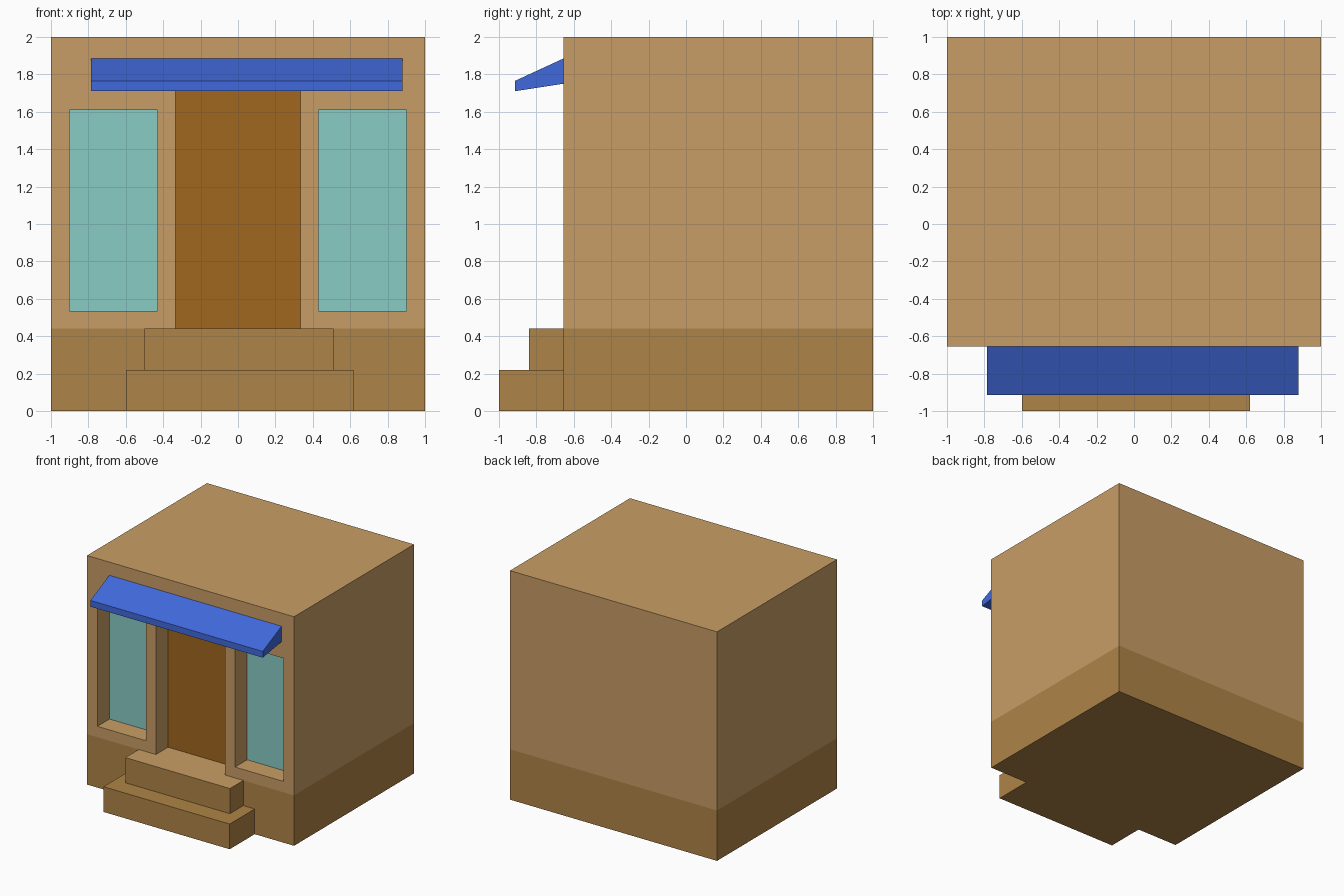
import bpy, bmesh
from mathutils import Vector

if "Cube" in bpy.data.objects:
    bpy.data.objects.remove(bpy.data.objects["Cube"])

FRONT, DEPTH, BASE_Z = -0.655, 0.167, 0.44


def material(name, hex_code):
    def linear(c):
        c /= 255
        return c / 12.92 if c <= 0.04045 else ((c + 0.055) / 1.055) ** 2.4
    m = bpy.data.materials.new(name)
    m.diffuse_color = [linear(int(hex_code[i:i + 2], 16)) for i in (0, 2, 4)] + [1]
    m.use_nodes = True
    m.node_tree.nodes["Principled BSDF"].inputs["Base Color"].default_value = m.diffuse_color
    return m


wall = material("wall", "C99E66")
base = material("base", "AF8447")
wood = material("door_wood", "A1671E")
glass = material("glass", "88CCC4")
cloth = material("awning_cloth", "4169DC")


def finish(bm, name, mats):
    me = bpy.data.meshes.new(name)
    bm.to_mesh(me)
    bm.free()
    for m in mats:
        me.materials.append(m)
    ob = bpy.data.objects.new(name, me)
    bpy.context.collection.objects.link(ob)
    return ob


def prism(bm, profile, x0, x1):
    """Extrude a (y, z) profile along x."""
    f = bm.faces.new([bm.verts.new((x0, y, z)) for y, z in profile])
    r = bmesh.ops.extrude_face_region(bm, geom=[f], use_keep_orig=True)
    verts = [v for v in r["geom"] if isinstance(v, bmesh.types.BMVert)]
    bmesh.ops.translate(bm, verts=verts, vec=(x1 - x0, 0, 0))
    bmesh.ops.recalc_face_normals(bm, faces=bm.faces)


def open_back(bm):
    """Remove the hidden face that touches the wall."""
    hidden = [f for f in bm.faces if all(abs(v.co.y - FRONT) < 1e-4 for v in f.verts)]
    bmesh.ops.delete(bm, geom=hidden, context="FACES_ONLY")


def box_profile(y0, y1, z0, z1):
    return [(y0, z0), (y1, z0), (y1, z1), (y0, z1)]


# Building: one shell, with the door and windows pushed into the front
# Each opening: x0, x1, z0, z1, material index
openings = [(-0.90, -0.43, 0.535, 1.61, 3),
            (0.43, 0.90, 0.535, 1.61, 3),
            (-0.335, 0.335, BASE_Z, 1.73, 2)]
bm = bmesh.new()
prism(bm, box_profile(FRONT, 1, 0, 2), -1, 1)
cuts = {(0, v) for o in openings for v in o[:2]} | {(2, v) for o in openings for v in o[2:4]}
for axis, v in sorted(cuts):
    n = Vector((0, 0, 0))
    n[axis] = 1
    bmesh.ops.bisect_plane(bm, geom=bm.verts[:] + bm.edges[:] + bm.faces[:],
                           plane_co=n * v, plane_no=n, dist=1e-5)
for x0, x1, z0, z1, mat in openings:
    inside = []
    for f in bm.faces:
        c = f.calc_center_median()
        if abs(c.y - FRONT) < 1e-4 and f.normal.y < -0.9 and x0 < c.x < x1 and z0 < c.z < z1:
            inside.append(f)
    region = bmesh.ops.dissolve_faces(bm, faces=inside)["region"] if len(inside) > 1 else inside
    panel = bmesh.ops.extrude_discrete_faces(bm, faces=region)["faces"]
    for f in panel:
        f.material_index = mat
        bmesh.ops.translate(bm, verts=f.verts[:], vec=(0, DEPTH, 0))
bm.normal_update()
for f in bm.faces:
    if f.calc_center_median().z < BASE_Z - 0.01:
        f.material_index = 1
bmesh.ops.dissolve_limit(bm, angle_limit=0.01, verts=bm.verts[:], edges=bm.edges[:],
                         delimit={"MATERIAL"})
finish(bm, "building", [wall, base, wood, glass])

# Entrance steps; the upper one has a wall-coloured tread
for name, x0, x1, y, z0, z1 in [("lower_step", -0.60, 0.62, -1.0, 0, 0.22),
                                ("upper_step", -0.50, 0.51, -0.84, 0.22, BASE_Z)]:
    bm = bmesh.new()
    prism(bm, box_profile(y, FRONT, z0, z1), x0, x1)
    open_back(bm)
    for f in bm.faces:
        if name == "upper_step" and f.normal.z > 0.9:
            f.material_index = 1
    finish(bm, name, [base, wall])

# Sloping awning over the door
bm = bmesh.new()
prism(bm, [(FRONT, 1.885), (-0.915, 1.765), (-0.915, 1.71), (FRONT, 1.75)], -0.785, 0.88)
open_back(bm)
finish(bm, "awning", [cloth])
